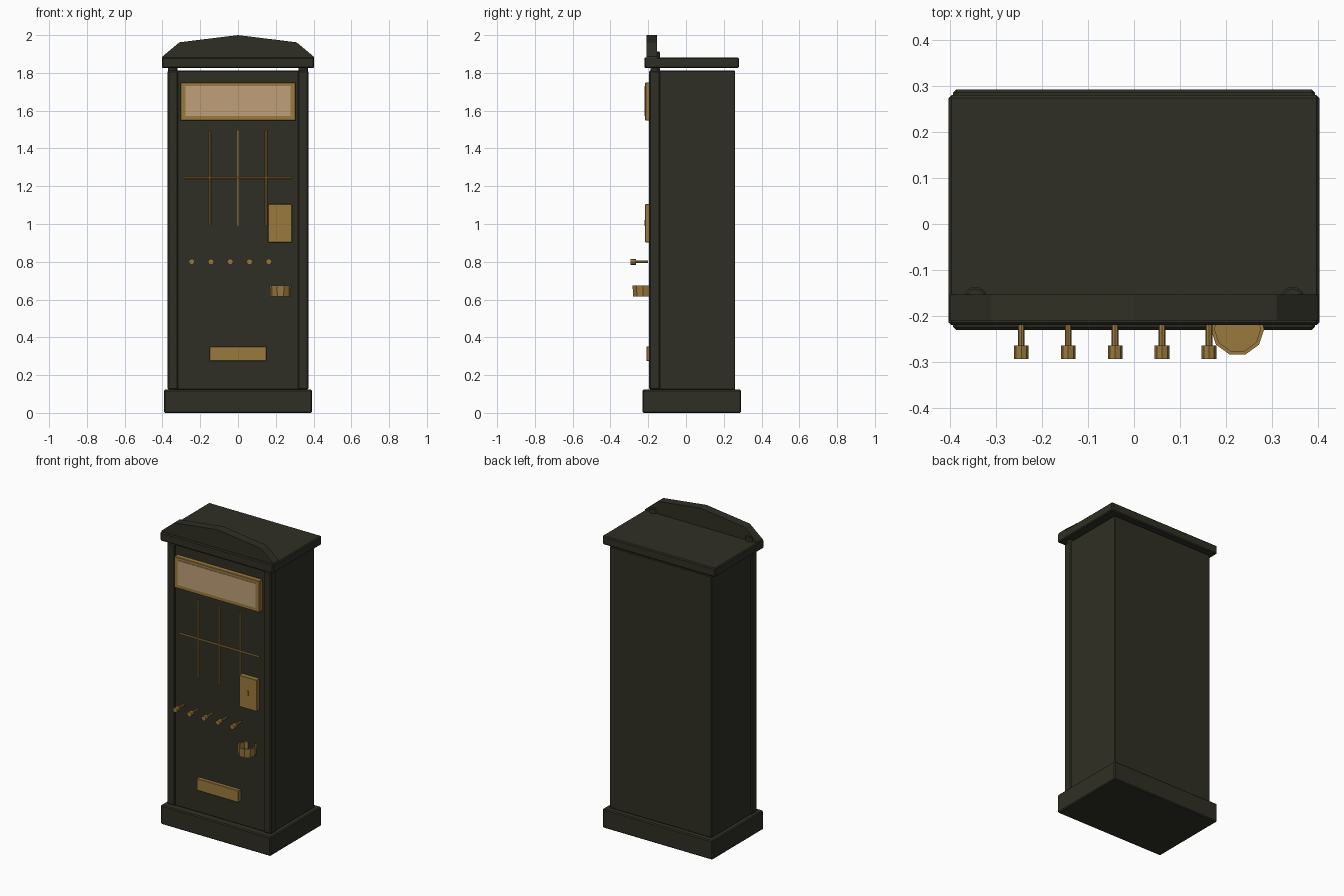
import bpy, bmesh, math
from mathutils import Matrix

if "Cube" in bpy.data.objects:
    bpy.data.objects.remove(bpy.data.objects["Cube"])


def material(name, rgb):
    m = bpy.data.materials.new(name)
    m.diffuse_color = (*rgb, 1)
    m.use_nodes = True
    m.node_tree.nodes["Principled BSDF"].inputs["Base Color"].default_value = m.diffuse_color
    return m


DARK = material("dark_wood", (0.028, 0.028, 0.018))
BRASS = material("brass", (0.33, 0.195, 0.048))
PALE = material("pale_panel", (0.53, 0.35, 0.19))


def finish(name, bm, mat, bevel=0):
    if bevel:
        bmesh.ops.bevel(bm, geom=bm.edges[:], offset=bevel, segments=1, affect='EDGES')
    bmesh.ops.recalc_face_normals(bm, faces=bm.faces[:])
    me = bpy.data.meshes.new(name)
    bm.to_mesh(me)
    bm.free()
    me.materials.append(mat)
    ob = bpy.data.objects.new(name, me)
    bpy.context.collection.objects.link(ob)
    return ob


def box(name, x, y, z, mat, bevel=0):
    """Box from (min, max) pairs."""
    bm = bmesh.new()
    bmesh.ops.create_cube(bm, size=1)
    for v in bm.verts:
        for i, (a, b) in enumerate((x, y, z)):
            v.co[i] = (a + b) / 2 + v.co[i] * (b - a)
    return finish(name, bm, mat, bevel)


def rod(name, centre, radius, length, axis, sides, mat, bevel=0):
    bm = bmesh.new()
    rot = {'X': Matrix.Rotation(math.pi / 2, 4, 'Y'),
           'Y': Matrix.Rotation(math.pi / 2, 4, 'X'),
           'Z': Matrix.Identity(4)}[axis]
    bmesh.ops.create_cone(bm, cap_ends=True, segments=sides, radius1=radius, radius2=radius,
                          depth=length, matrix=Matrix.Translation(centre) @ rot)
    return finish(name, bm, mat, bevel)


# cabinet
box("base_plinth", (-0.393, 0.393), (-0.23, 0.292), (0, 0.123), DARK, 0.006)
box("cabinet_body", (-0.366, 0.366), (-0.186, 0.26), (0.123, 1.812), DARK, 0.004)
box("cornice", (-0.403, 0.403), (-0.22, 0.28), (1.825, 1.882), DARK, 0.006)

# corner pilasters with round finials running up through the cornice
for side, s in (("left", -1), ("right", 1)):
    xs = sorted((s * 0.317, s * 0.372))
    box(side + "_pilaster", xs, (-0.195, -0.137), (0.123, 1.812), DARK, 0.006)
    rod(side + "_finial", (s * 0.345, -0.163, 1.857), 0.027, 0.11, 'Z', 12, DARK, 0.005)

# stepped pediment: front profile extruded backwards
bm = bmesh.new()
outline = [(-0.403, 1.875), (0.403, 1.875), (0.40, 1.887), (0.31, 1.962),
           (0, 2.0), (-0.31, 1.962), (-0.40, 1.887)]
face = bm.faces.new([bm.verts.new((x, -0.21, z)) for x, z in outline])
ext = bmesh.ops.extrude_face_region(bm, geom=[face])
bmesh.ops.translate(bm, vec=(0, 0.057, 0),
                    verts=[g for g in ext['geom'] if isinstance(g, bmesh.types.BMVert)])
finish("pediment", bm, DARK)

# sign with pale panel
box("sign_frame", (-0.305, 0.305), (-0.216, -0.18), (1.547, 1.75), BRASS, 0.003)
box("sign_panel", (-0.278, 0.278), (-0.219, -0.212), (1.572, 1.73), PALE)

# window bars
for i, x in enumerate((-0.15, 0, 0.15)):
    rod("window_bar_%d" % (i + 1), (x, -0.189, 1.243), 0.006, 0.505, 'Z', 8, BRASS)
rod("window_crossbar", (0, -0.189, 1.245), 0.006, 0.57, 'X', 8, BRASS)

# coin plate and lower plate
box("coin_plate", (0.16, 0.285), (-0.216, -0.18), (0.902, 1.105), BRASS, 0.002)
box("coin_slot", (0.218, 0.226), (-0.219, -0.215), (0.99, 1.02), BRASS)
box("lower_plate", (-0.15, 0.15), (-0.209, -0.18), (0.275, 0.352), BRASS, 0.002)

# pull knobs
for i in range(5):
    x = -0.245 + i * 0.102
    rod("knob_stem_%d" % (i + 1), (x, -0.233, 0.8), 0.0075, 0.066, 'Y', 8, BRASS)
    rod("knob_head_%d" % (i + 1), (x, -0.279, 0.8), 0.016, 0.029, 'Y', 8, BRASS)

# open return cup, ten sided
bm = bmesh.new()
bmesh.ops.create_cone(bm, cap_ends=True, segments=10, radius1=0.054, radius2=0.058, depth=0.058,
                      matrix=Matrix.Translation((0.225, -0.228, 0.645))
                      @ Matrix.Rotation(math.pi / 10, 4, 'Z'))
top = max(bm.faces, key=lambda f: f.calc_center_median().z)
bmesh.ops.inset_region(bm, faces=[top], thickness=0.008)
ext = bmesh.ops.extrude_face_region(bm, geom=[top])
bmesh.ops.translate(bm, vec=(0, 0, -0.045),
                    verts=[g for g in ext['geom'] if isinstance(g, bmesh.types.BMVert)])
if top.is_valid:
    bmesh.ops.delete(bm, geom=[top], context='FACES_ONLY')
finish("return_cup", bm, BRASS)
